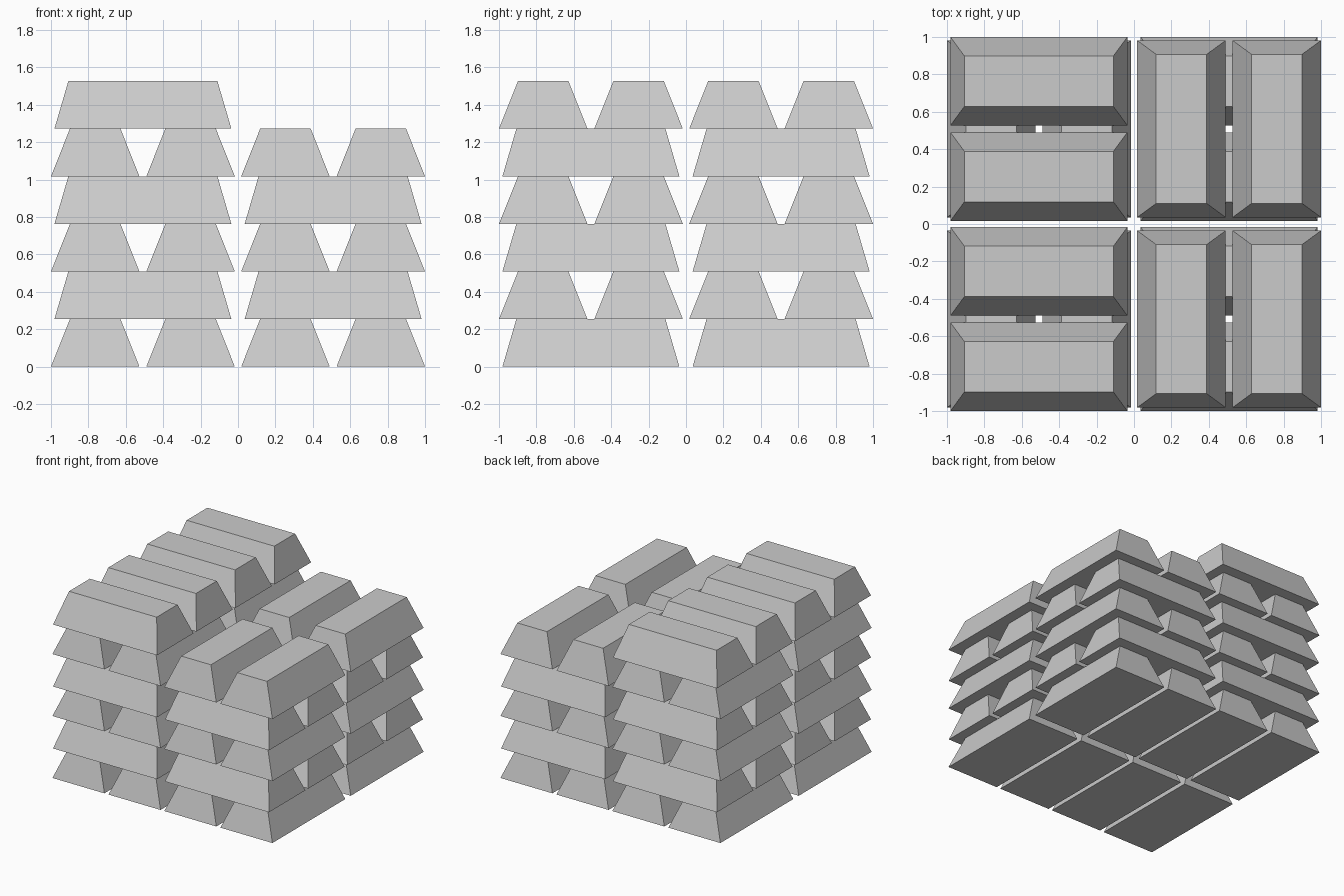
import bpy, bmesh
from math import pi

if "Cube" in bpy.data.objects:
    bpy.data.objects.remove(bpy.data.objects["Cube"])

LENGTH, WIDTH, HEIGHT = 0.946, 0.473, 0.2545
TOP_LENGTH, TOP_WIDTH = 0.797, 0.27
STACK, PAIR = 0.5085, 0.255   # stack centre, half spacing of a pair


def ingot_mesh():
    # Bar along y with a tapered top, base at z = 0
    mesh = bpy.data.meshes.new("ingot")
    bm = bmesh.new()
    bmesh.ops.create_cube(bm, size=1)
    for v in bm.verts:
        top = v.co.z > 0
        v.co.x *= TOP_WIDTH if top else WIDTH
        v.co.y *= TOP_LENGTH if top else LENGTH
        v.co.z = HEIGHT if top else 0
    bm.to_mesh(mesh)
    bm.free()
    return mesh


ingot = ingot_mesh()


def add_stack(name, cx, cy, layers):
    # Pairs of bars, turned a quarter on every second layer
    for layer in range(layers):
        turned = layer % 2
        for i, side in enumerate((-PAIR, PAIR)):
            bar = bpy.data.objects.new(f"{name}_ingot_{layer + 1}_{i + 1}", ingot)
            bar.location = (cx + (0 if turned else side),
                            cy + (side if turned else 0),
                            layer * HEIGHT)
            bar.rotation_euler.z = pi / 2 * turned
            bpy.context.collection.objects.link(bar)


# Four stacks, the left ones a layer taller
for y_name, y in (("front", -STACK), ("back", STACK)):
    add_stack(f"{y_name}_left", -STACK, y, 6)
    add_stack(f"{y_name}_right", STACK, y, 5)
